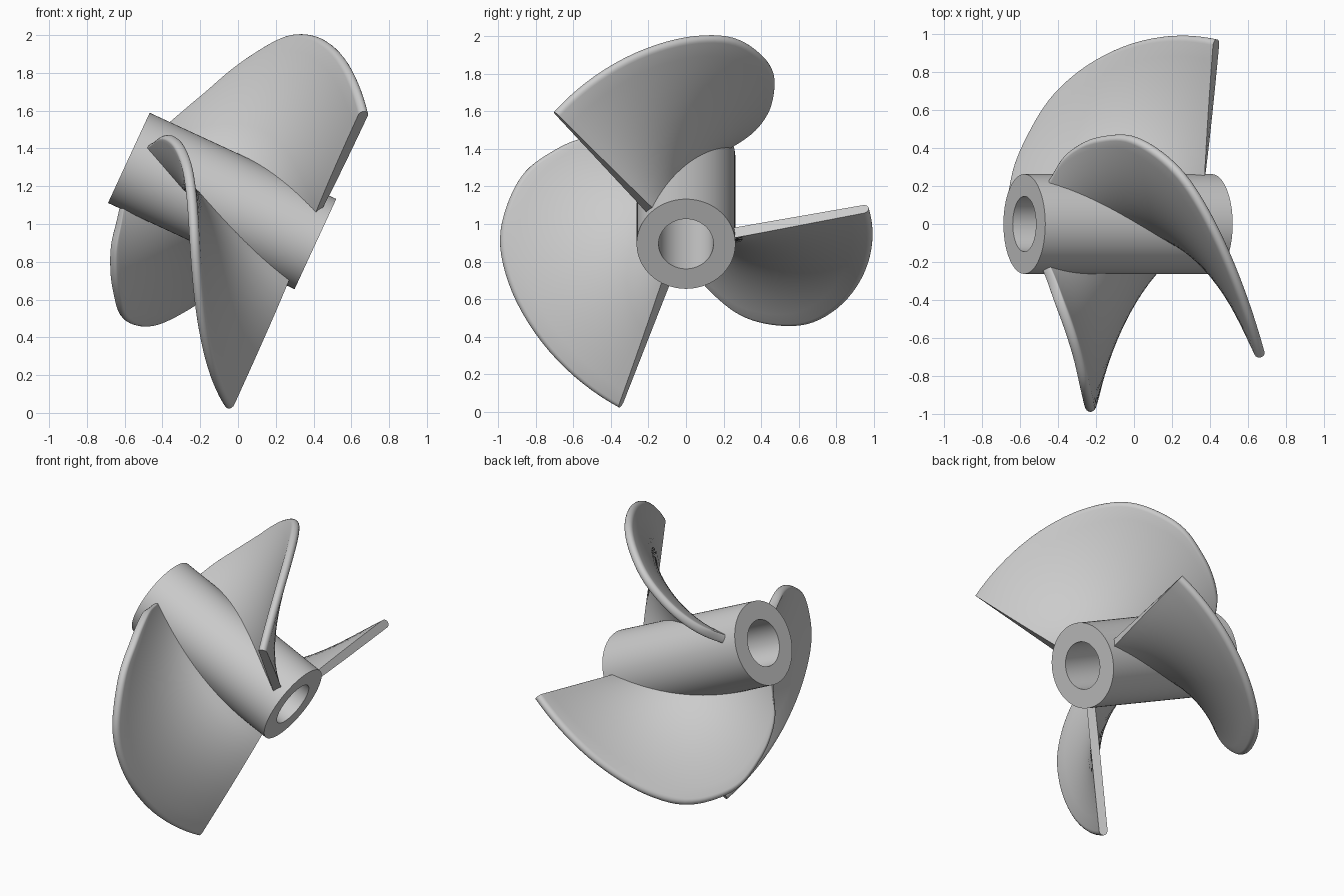
import bpy, bmesh, math
from mathutils import Vector, Euler

cube = bpy.data.objects.get("Cube")
if cube:
    bpy.data.objects.remove(cube, do_unlink=True)

metal = bpy.data.materials.new("plain grey metal")
metal.use_nodes = True
GREY = (0.6, 0.6, 0.6, 1)
metal.diffuse_color = GREY
metal.node_tree.nodes["Principled BSDF"].inputs["Base Color"].default_value = GREY

CENTRE = Vector((-0.084, 0, 1.122))
TILT = Euler((0, math.radians(24.8), 0))
HALF_LENGTH, HUB_R, BORE_R = 0.544, 0.263, 0.146
TWIST = math.radians(108)        # blade twist per unit of shaft length
HALF_THICK = 0.027
ROOT_R = 0.2
RIM = 0.03                       # radial depth of the rounded rim


def finish(bm, name):
    bmesh.ops.recalc_face_normals(bm, faces=bm.faces)
    mesh = bpy.data.meshes.new(name)
    bm.to_mesh(mesh)
    bm.free()
    mesh.materials.append(metal)
    obj = bpy.data.objects.new(name, mesh)
    bpy.context.collection.objects.link(obj)
    obj.location, obj.rotation_euler = CENTRE, TILT
    bpy.ops.object.select_all(action='DESELECT')
    obj.select_set(True)
    bpy.context.view_layer.objects.active = obj
    bpy.ops.object.shade_smooth_by_angle(angle=math.radians(40))
    return obj


# Hub: a rectangular section spun round the shaft axis
bm = bmesh.new()
section = [(-HALF_LENGTH, BORE_R), (HALF_LENGTH, BORE_R),
           (HALF_LENGTH, HUB_R), (-HALF_LENGTH, HUB_R)]
verts = [bm.verts.new((x, 0, r)) for x, r in section]
edges = [bm.edges.new((verts[i], verts[(i + 1) % 4])) for i in range(4)]
bmesh.ops.spin(bm, geom=verts + edges, axis=(1, 0, 0), cent=(0, 0, 0),
               angle=math.tau, steps=64, use_duplicate=False)
bmesh.ops.remove_doubles(bm, verts=bm.verts, dist=0.0005)
finish(bm, "hub")

# Blade outline: shaft position and tip radius, leading to trailing edge
OUTLINE = [(-0.47, 0.25), (-0.45, 0.33), (-0.42, 0.46), (-0.36, 0.6),
           (-0.3, 0.71), (-0.23, 0.83), (-0.15, 0.915), (-0.05, 0.99),
           (0.06, 1.015), (0.2, 1.02), (0.35, 1.02), (0.487, 1.02)]


def smooth_path(points, steps):
    """Catmull-Rom curve through the points."""
    p = [Vector(q) for q in points]
    p = [2 * p[0] - p[1]] + p + [2 * p[-1] - p[-2]]
    out = []
    for a, b, c, d in zip(p, p[1:], p[2:], p[3:]):
        for i in range(steps):
            t = i / steps
            out.append(0.5 * (2 * b + (c - a) * t + (2 * a - 5 * b + 4 * c - d) * t ** 2
                              + (3 * b - a - 3 * c + d) * t ** 3))
    return out + [p[-2]]


def blade(name, end_angle):
    bm = bmesh.new()
    sides = ([], [])
    for s, tip in smooth_path(OUTLINE, 5):
        angle = end_angle + TWIST * (s - 0.5)
        radial = Vector((0, math.cos(angle), math.sin(angle)))
        tangent = Vector((0, -math.sin(angle), math.cos(angle)))
        inner = tip - RIM
        span = [(ROOT_R + (inner - ROOT_R) * j / 10, 1) for j in range(10)]
        for j in range(6):       # quarter-round rim
            a = math.pi / 2 * j / 5
            span.append((inner + RIM * math.sin(a), math.cos(a)))
        rows = ([], [])
        for j, (r, thick) in enumerate(span):
            normal = (tangent - Vector((TWIST * r, 0, 0))).normalized()
            mid = Vector((s, -0.027, -0.018)) + radial * r
            if j == len(span) - 1:
                v = bm.verts.new(mid)
                rows[0].append(v)
                rows[1].append(v)
            else:
                for row, sign in zip(rows, (1, -1)):
                    row.append(bm.verts.new(mid + normal * sign * HALF_THICK * thick))
        sides[0].append(rows[0])
        sides[1].append(rows[1])
    # Broad faces
    for side in sides:
        for a, b in zip(side, side[1:]):
            for j in range(len(a) - 1):
                bm.faces.new((a[j], a[j + 1], b[j + 1], b[j]))
    # Flat end caps and the root face hidden in the hub
    for k in (0, -1):
        bm.faces.new(sides[0][k] + sides[1][k][-2::-1])
    for i in range(len(sides[0]) - 1):
        bm.faces.new((sides[0][i][0], sides[0][i + 1][0],
                      sides[1][i + 1][0], sides[1][i][0]))
    return finish(bm, name)


for i, name in enumerate(("right_blade", "top_blade", "bottom_blade")):
    blade(name, math.radians(12.8 + 120 * i))
